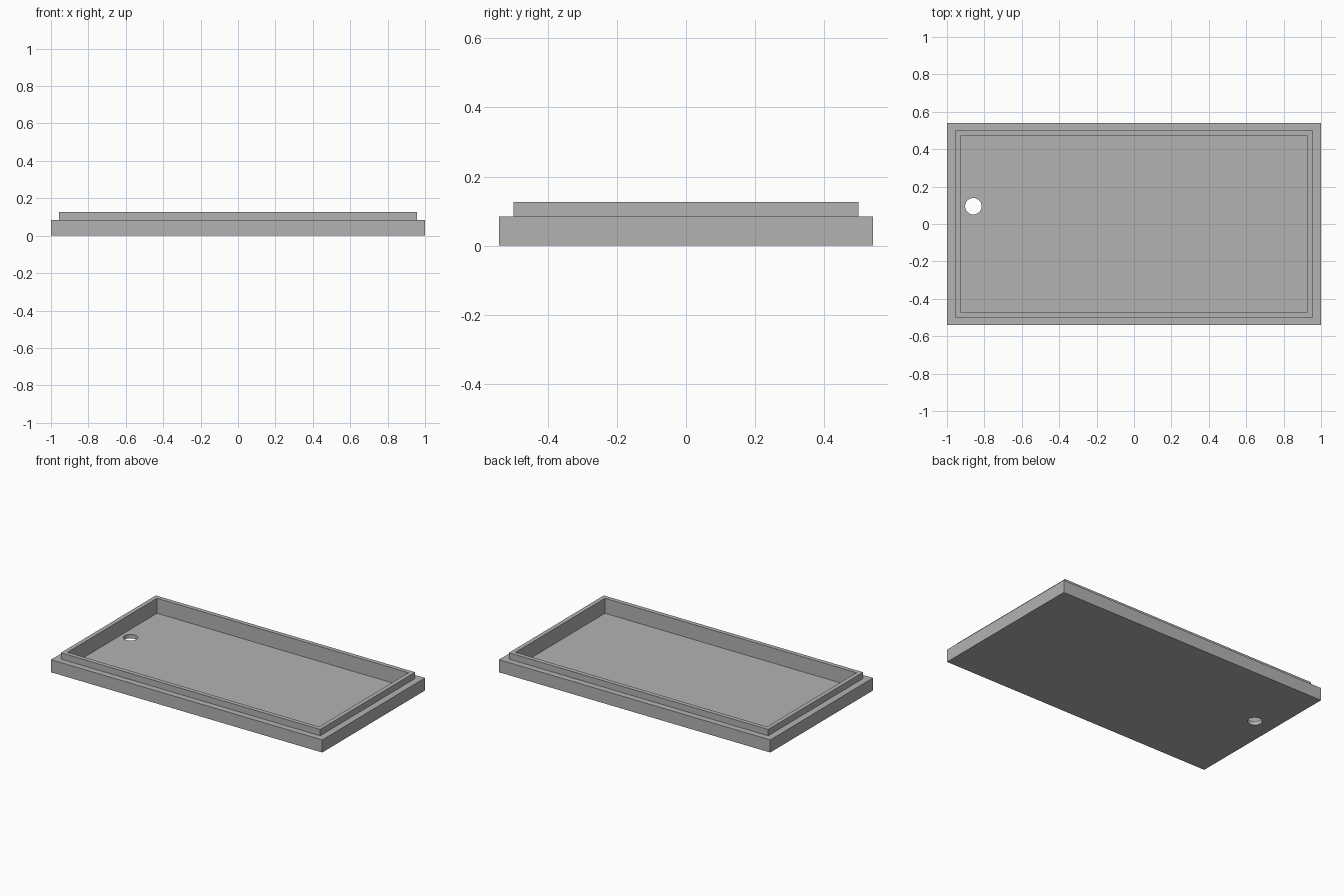
import bpy
import bmesh

cube = bpy.data.objects.get("Cube")
if cube:
    bpy.data.objects.remove(cube, do_unlink=True)

# Overall sizes
BASE_X, BASE_Y, BASE_TOP = 1.0, 0.541, 0.084
LIP_X, LIP_Y, LIP_TOP = 0.956, 0.5, 0.126
WALL, FLOOR = 0.029, 0.026
HOLE_X, HOLE_Y, HOLE_R = -0.859, 0.095, 0.044

grey = bpy.data.materials.new("plain grey")
grey.use_nodes = True
colour = (0.45, 0.45, 0.45, 1)
grey.diffuse_color = colour
grey.node_tree.nodes["Principled BSDF"].inputs["Base Color"].default_value = colour


def new_object(name, bm):
    bmesh.ops.recalc_face_normals(bm, faces=bm.faces)
    mesh = bpy.data.meshes.new(name)
    bm.to_mesh(mesh)
    bm.free()
    mesh.materials.append(grey)
    obj = bpy.data.objects.new(name, mesh)
    bpy.context.collection.objects.link(obj)
    return obj


# Tray: rectangular rings joined from the underside, over the lip, to the floor
profile = [
    (BASE_X, BASE_Y, 0),
    (BASE_X, BASE_Y, BASE_TOP),
    (LIP_X, LIP_Y, BASE_TOP),
    (LIP_X, LIP_Y, LIP_TOP),
    (LIP_X - WALL, LIP_Y - WALL, LIP_TOP),
    (LIP_X - WALL, LIP_Y - WALL, FLOOR),
]
corners = [(-1, -1), (1, -1), (1, 1), (-1, 1)]
bm = bmesh.new()
rings = [[bm.verts.new((sx * x, sy * y, z)) for sx, sy in corners] for x, y, z in profile]
for low, high in zip(rings, rings[1:]):
    for i in range(4):
        j = (i + 1) % 4
        bm.faces.new((low[i], low[j], high[j], high[i]))
bm.faces.new(rings[0][::-1])
bm.faces.new(rings[-1])
tray = new_object("tray", bm)

# Round hole through the floor
bm = bmesh.new()
bmesh.ops.create_cone(bm, cap_ends=True, segments=48, radius1=HOLE_R, radius2=HOLE_R, depth=0.1)
cutter = new_object("hole_cutter", bm)
cutter.location = (HOLE_X, HOLE_Y, FLOOR / 2)
cutter.hide_render = True

cut = tray.modifiers.new("floor hole", 'BOOLEAN')
cut.operation = 'DIFFERENCE'
cut.solver = 'EXACT'
cut.object = cutter
bpy.context.view_layer.objects.active = tray
tray.select_set(True)
bpy.ops.object.modifier_apply(modifier=cut.name)
bpy.data.objects.remove(cutter, do_unlink=True)

# Smooth only the round hole wall
bpy.ops.object.shade_smooth_by_angle()
